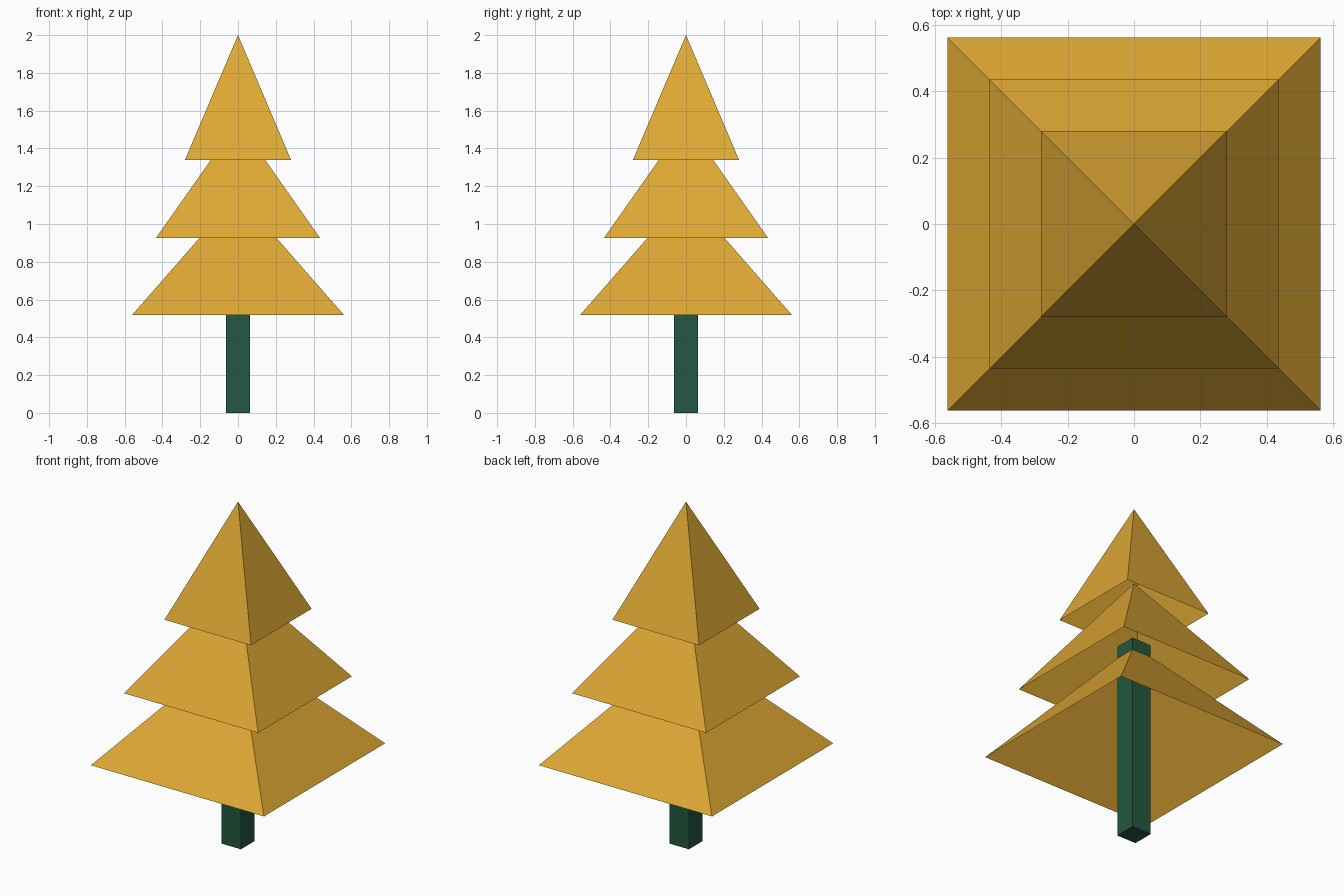
import bpy, bmesh

if "Cube" in bpy.data.objects:
    bpy.data.objects.remove(bpy.data.objects["Cube"])


def material(name, color):
    m = bpy.data.materials.new(name)
    m.diffuse_color = (*color, 1.0)
    m.use_nodes = True
    m.node_tree.nodes["Principled BSDF"].inputs["Base Color"].default_value = m.diffuse_color
    return m


def add_object(name, bm, mat):
    bmesh.ops.recalc_face_normals(bm, faces=bm.faces)
    mesh = bpy.data.meshes.new(name)
    bm.to_mesh(mesh)
    bm.free()
    mesh.materials.append(mat)
    bpy.context.collection.objects.link(bpy.data.objects.new(name, mesh))


def tier(name, half, base_z, apex_z, mat):
    """Hollow four-sided pyramid, open underneath."""
    bm = bmesh.new()
    apex = bm.verts.new((0, 0, apex_z))
    ring = [bm.verts.new((sx * half, sy * half, base_z))
            for sx, sy in ((-1, -1), (1, -1), (1, 1), (-1, 1))]
    for i in range(4):
        bm.faces.new((ring[i], ring[(i + 1) % 4], apex))
    # keep normals outward on the open shell
    add_object(name, bm, mat)


foliage = material("golden foliage", (0.73, 0.39, 0.034))
bark = material("dark green trunk", (0.0168, 0.0976, 0.053))

# Foliage tiers: half width, base height, apex height
tier("lower_foliage", 0.562, 0.517, 1.159, foliage)
tier("middle_foliage", 0.435, 0.925, 1.544, foliage)
tier("upper_foliage", 0.281, 1.339, 2.0, foliage)

# Square trunk, reaching up inside the middle tier
TRUNK_HALF, TRUNK_TOP = 0.063, 1.16
bm = bmesh.new()
bmesh.ops.create_cube(bm, size=1.0)
for v in bm.verts:
    v.co.x *= 2 * TRUNK_HALF
    v.co.y *= 2 * TRUNK_HALF
    v.co.z = (v.co.z + 0.5) * TRUNK_TOP
add_object("trunk", bm, bark)
